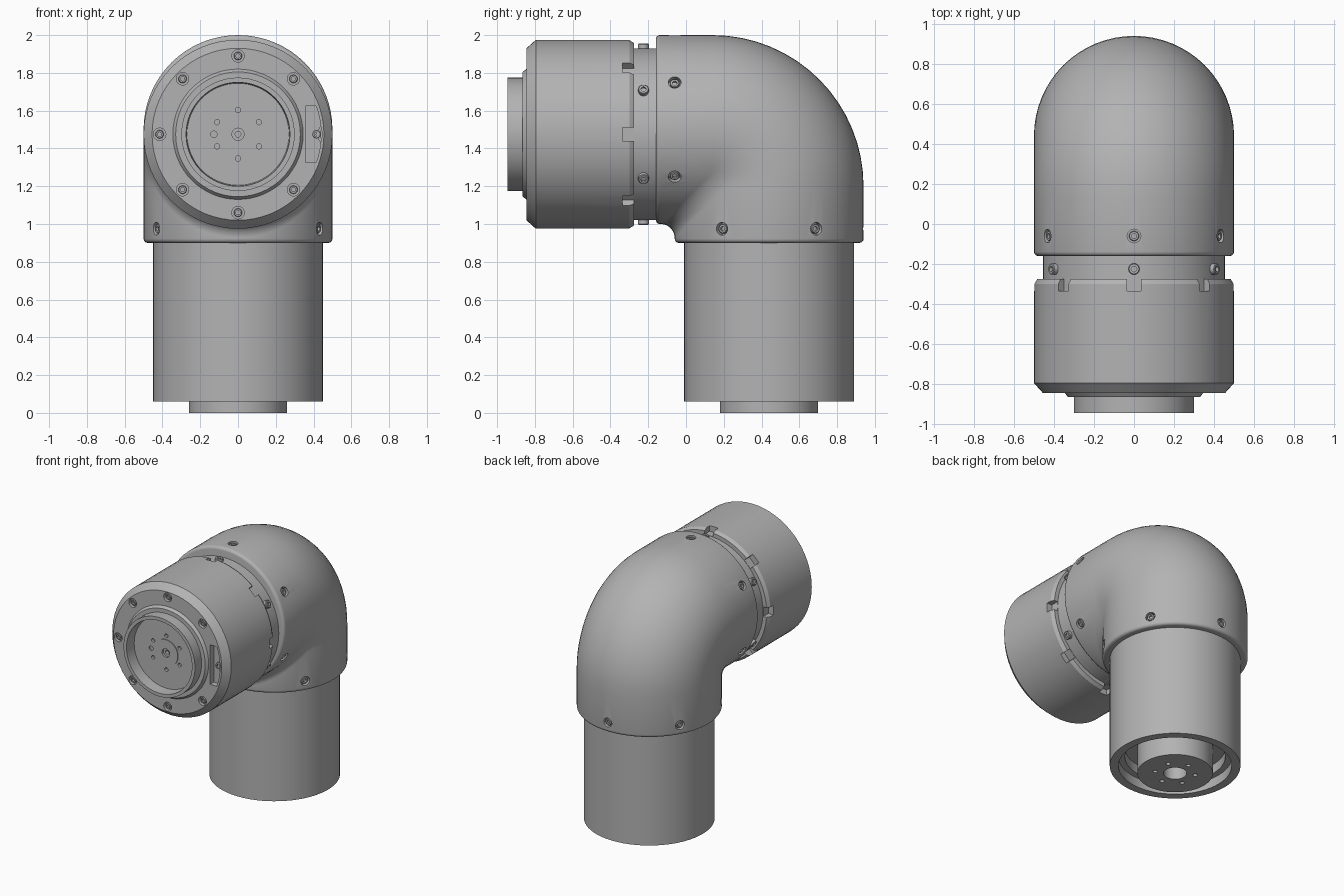
import bpy, bmesh
from math import sin, cos, pi, radians, asin
from mathutils import Matrix

cube = bpy.data.objects.get("Cube")
if cube:
    bpy.data.objects.remove(cube, do_unlink=True)

grey = bpy.data.materials.new("metal grey")
grey.use_nodes = True
colour = (0.45, 0.45, 0.45, 1)
grey.diffuse_color = colour
grey.node_tree.nodes["Principled BSDF"].inputs["Base Color"].default_value = colour

SIDES = 64
T, R = Matrix.Translation, Matrix.Rotation
# Local frames: z runs along each tube axis
FRONT = T((0, 0, 1.475)) @ R(pi / 2, 4, 'X')
ELBOW_FRONT = T((0, 0, 1.5)) @ R(pi / 2, 4, 'X')
BASE = T((0, 0.44, 0))
ELBOW_ANGLES = (-30, 30, 90, 150, 210)


def radial(frame, degrees, r, h):
    """Frame on a tube wall, with z pointing outward."""
    return frame @ R(radians(degrees), 4, 'Z') @ T((r, 0, h)) @ R(pi / 2, 4, 'Y')


def axial(frame, degrees, r, h):
    """Frame on a tube end, with z along the axis."""
    return frame @ R(radians(degrees), 4, 'Z') @ T((r, 0, h))


def add_revolve(bm, profile, frame, sides=SIDES):
    """Closed solid turned from a radius/height profile."""
    part = bmesh.new()
    vs = [part.verts.new((r, 0, h)) for r, h in profile]
    es = [part.edges.new(pair) for pair in zip(vs, vs[1:])]
    bmesh.ops.spin(part, geom=vs + es, axis=(0, 0, 1), cent=(0, 0, 0),
                   angle=2 * pi, steps=sides, use_merge=True)
    bmesh.ops.remove_doubles(part, verts=part.verts, dist=1e-5)
    add_part(bm, part, frame)


def add_prism(bm, outline, low, high, frame):
    part = bmesh.new()
    a = [part.verts.new((x, y, low)) for x, y in outline]
    b = [part.verts.new((x, y, high)) for x, y in outline]
    part.faces.new(a)
    part.faces.new(b)
    for i in range(len(a)):
        j = (i + 1) % len(a)
        part.faces.new((a[i], a[j], b[j], b[i]))
    add_part(bm, part, frame)


def add_part(bm, part, frame):
    bmesh.ops.recalc_face_normals(part, faces=part.faces)
    part.transform(frame)
    mesh = bpy.data.meshes.new("part")
    part.to_mesh(mesh)
    part.free()
    bm.from_mesh(mesh)
    bpy.data.meshes.remove(mesh)


def add_hole(bm, r, depth, frame):
    add_revolve(bm, [(0, -depth), (r, -depth), (r, 0.04), (0, 0.04)], frame, 20)


def add_screw(bm, r, length, frame):
    """Socket-head screw with its top at the frame origin."""
    add_revolve(bm, [(0, -0.014), (r * 0.5, -0.014), (r * 0.5, 0), (r * 0.88, 0),
                     (r, -0.004), (r, -length), (0, -length)], frame, 18)


def finish(name, bm):
    mesh = bpy.data.meshes.new(name)
    bm.to_mesh(mesh)
    bm.free()
    mesh.materials.append(grey)
    ob = bpy.data.objects.new(name, mesh)
    bpy.context.scene.collection.objects.link(ob)
    return ob


def activate(ob):
    bpy.ops.object.select_all(action='DESELECT')
    ob.select_set(True)
    bpy.context.view_layer.objects.active = ob


def cut(ob, bm):
    cutter = finish("cutter", bm)
    cutter.hide_render = True
    mod = ob.modifiers.new("cut", 'BOOLEAN')
    mod.operation, mod.solver, mod.object = 'DIFFERENCE', 'EXACT', cutter
    activate(ob)
    bpy.ops.object.modifier_apply(modifier=mod.name)
    bpy.data.objects.remove(cutter, do_unlink=True)


parts = []

# Elbow: swept circle with a tight inner fillet and rounded lips
bm = bmesh.new()
circle = [2 * pi * i / SIDES for i in range(SIDES)]
lip = [(0.478 + 0.022 * sin(t), 0.022 * (1 - cos(t))) for t in [i * pi / 8 for i in range(5)]]
rows = [[(r * cos(a), -0.16 + e, 1.5 + r * sin(a)) for a in circle] for r, e in lip]
for i in range(17):
    bend = i / 16 * pi / 2
    row = []
    for a in circle:
        d = 0.5 * sin(a)
        rho = max(0.3 + d, 0.075)
        row.append((0.5 * cos(a), 0.44 + d - rho * (1 - sin(bend)),
                    1.5 + d - rho * (1 - cos(bend))))
    rows.append(row)
rows += [[(r * cos(a), 0.44 + r * sin(a), 0.9 + e) for a in circle] for r, e in reversed(lip)]
rings = [[bm.verts.new(p) for p in row] for row in rows]
for a, b in zip(rings, rings[1:]):
    for i in range(SIDES):
        j = (i + 1) % SIDES
        bm.faces.new((a[i], a[j], b[j], b[i]))
bm.faces.new(rings[0])
bm.faces.new(rings[-1])
bmesh.ops.recalc_face_normals(bm, faces=bm.faces)
elbow = finish("elbow_housing", bm)
holes, screws = bmesh.new(), bmesh.new()
for frame, h in ((ELBOW_FRONT, 0.06), (BASE, 0.975)):
    for deg in ELBOW_ANGLES:
        add_hole(holes, 0.034, 0.03, radial(frame, deg, 0.5, h))
        add_screw(screws, 0.025, 0.03, radial(frame, deg, 0.493, h))
cut(elbow, holes)
parts += [elbow, finish("elbow_screws", screws)]

# Neck between elbow and front module, with protruding screws
bm = bmesh.new()
add_revolve(bm, [(0, 0.14), (0.455, 0.14), (0.455, 0.29), (0, 0.29)], FRONT)
parts.append(finish("neck_ring", bm))
bm = bmesh.new()
for k in range(6):
    add_screw(bm, 0.028, 0.05, radial(FRONT, 30 + 60 * k, 0.48, 0.225))
parts.append(finish("neck_screws", bm))

# Front module with collar and recessed output hub
bm = bmesh.new()
add_revolve(bm, [(0, 0.275), (0.485, 0.275), (0.5, 0.3), (0.5, 0.795), (0.455, 0.845),
                 (0.345, 0.845), (0.33, 0.865), (0.3, 0.865), (0.3, 0.945), (0.275, 0.945),
                 (0.27, 0.86), (0.1, 0.86), (0.1, 0.866), (0.032, 0.866), (0.032, 0.85),
                 (0.015, 0.85), (0.015, 0.82), (0, 0.82)], FRONT)
module = finish("front_module", bm)
holes, screws = bmesh.new(), bmesh.new()
for k in range(8):
    turn = FRONT @ R(k * pi / 4, 4, 'Z')
    add_prism(holes, [(0.457, -0.036), (0.54, -0.036), (0.54, 0.036), (0.457, 0.036)],
              0.25, 0.335, turn)
    add_hole(holes, 0.033, 0.025, axial(FRONT, 45 * k, 0.415, 0.845))
    add_screw(screws, 0.022, 0.03, axial(FRONT, 45 * k, 0.415, 0.838))
for k in range(6):
    add_hole(holes, 0.014, 0.02, axial(FRONT, 30 + 60 * k, 0.128, 0.86))
add_hole(holes, 0.017, 0.01, axial(FRONT, 180, 0.128, 0.86))
cut(module, holes)
# Side window in the front face
slot = bmesh.new()
half = asin(0.15 / 0.44)
arc = [(0.44 * cos(t), 0.44 * sin(t)) for t in [half * (i / 4 - 1) for i in range(9)]]
add_prism(slot, [(0.357, -0.15)] + arc + [(0.357, 0.15)], 0.8, 0.9, FRONT)
cut(module, slot)
add_prism(screws, [(0.44, -0.05), (0.44, 0.05), (0.41, 0)], 0.79, 0.835, FRONT)
parts += [module, finish("front_screws", screws)]

# Lower tube with open foot and stepped hub
bm = bmesh.new()
add_revolve(bm, [(0, 0.92), (0.45, 0.92), (0.45, 0.06), (0.39, 0.06), (0.39, 0.13),
                 (0.345, 0.13), (0.345, 0.2), (0.26, 0.2), (0.26, 0), (0.08, 0),
                 (0.08, 0.15), (0, 0.15)], BASE)
tube = finish("lower_tube", bm)
holes = bmesh.new()
for k in range(6):
    add_hole(holes, 0.016, 0.03, axial(BASE, 30 + 60 * k, 0.14, 0))
cut(tube, holes)
parts.append(tube)

# Smooth round walls, keep machined edges crisp
for ob in parts:
    activate(ob)
    bpy.ops.object.shade_smooth_by_angle(angle=radians(30))
